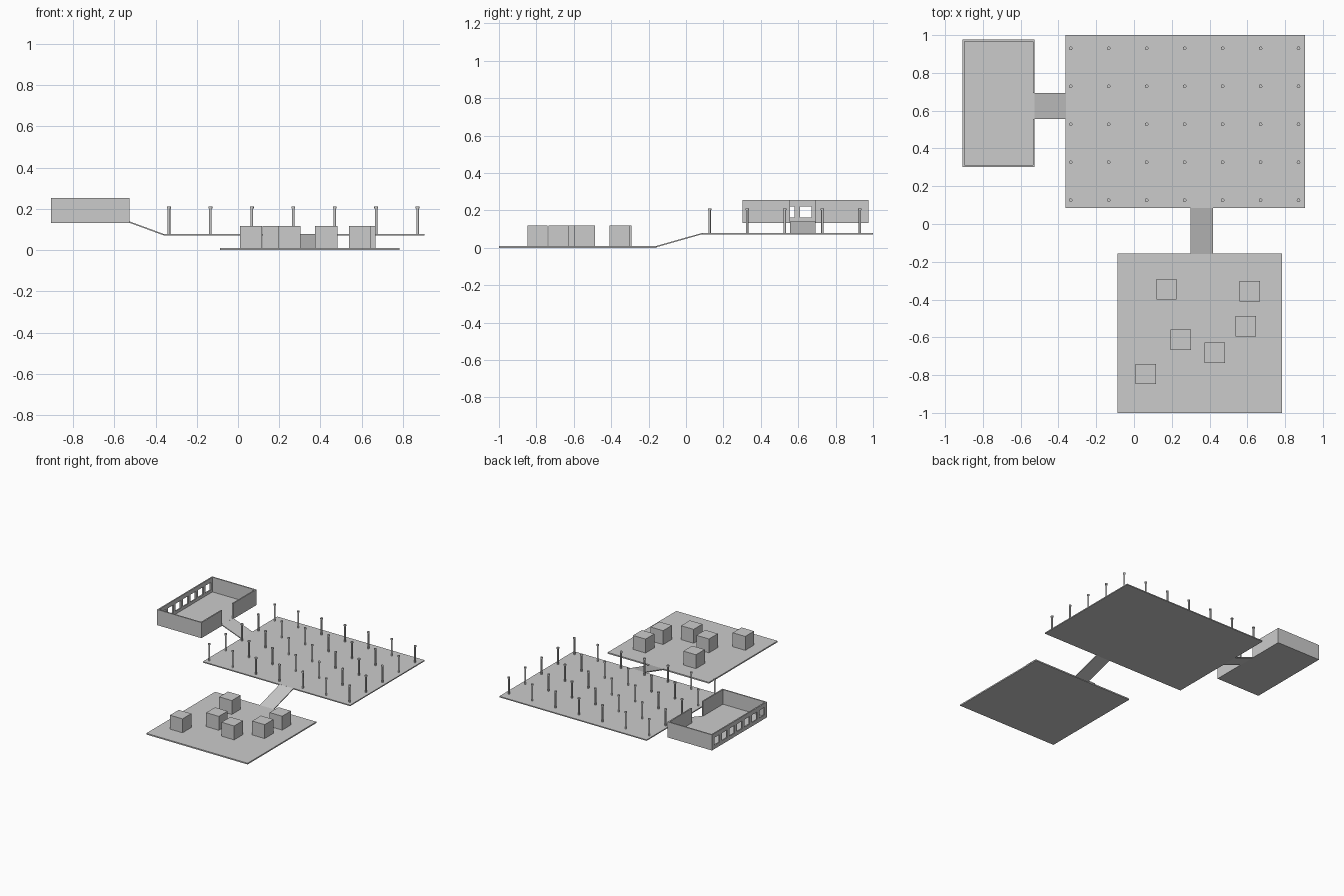
import bpy, bmesh

if "Cube" in bpy.data.objects:
    bpy.data.objects.remove(bpy.data.objects["Cube"])


def finish(name, bm):
    bmesh.ops.recalc_face_normals(bm, faces=bm.faces)
    mesh = bpy.data.meshes.new(name)
    bm.to_mesh(mesh)
    bm.free()
    obj = bpy.data.objects.new(name, mesh)
    bpy.context.collection.objects.link(obj)
    return obj


def add_box(bm, x, y, z):
    """Box from (min, max) ranges."""
    verts = bmesh.ops.create_cube(bm, size=1)['verts']
    for v in verts:
        for i, (lo, hi) in enumerate((x, y, z)):
            v.co[i] = hi if v.co[i] > 0 else lo
    return verts


def box(name, x, y, z):
    bm = bmesh.new()
    add_box(bm, x, y, z)
    return finish(name, bm)


def ramp(name, x, y, axis, z_low, z_high):
    """Thin slab sloping along an axis, given its top heights at both ends."""
    bm = bmesh.new()
    mid = sum((x, y)[axis]) / 2
    for v in add_box(bm, x, y, (-0.007, 0)):
        v.co.z += z_low if v.co[axis] < mid else z_high
    return finish(name, bm)


# Ground floors
box("lower_floor", (-0.087, 0.783), (-1.0, -0.157), (0, 0.01))
box("hall_floor", (-0.362, 0.904), (0.085, 1.0), (0.071, 0.079))

# Connecting ramps
ramp("lower_ramp", (0.298, 0.417), (-0.158, 0.086), 1, 0.01, 0.079)
ramp("upper_ramp", (-0.527, -0.361), (0.557, 0.693), 0, 0.14, 0.079)

# Scattered crates on the lower floor
for i, (x, y) in enumerate([(0.172, -0.345), (0.612, -0.355), (0.592, -0.541),
                            (0.248, -0.613), (0.428, -0.682), (0.063, -0.794)]):
    h = 0.054
    box(f"crate_{i + 1}", (x - h, x + h), (y - h, y + h), (0.01, 0.118))

# Grid of columns with caps
for i in range(7):
    for j in range(5):
        x, y = -0.335 + 0.201 * i, 0.126 + 0.201 * j
        bm = bmesh.new()
        for r, z0, z1 in ((0.0065, 0.079, 0.203), (0.0095, 0.201, 0.211)):
            verts = bmesh.ops.create_cone(bm, cap_ends=True, segments=16, radius1=r,
                                          radius2=r, depth=z1 - z0)['verts']
            bmesh.ops.translate(bm, verts=verts, vec=(x, y, (z0 + z1) / 2))
        finish(f"column_{i + 1}_{j + 1}", bm)
        bpy.ops.object.select_all(action='DESELECT')
        obj = bpy.data.objects[f"column_{i + 1}_{j + 1}"]
        obj.select_set(True)
        bpy.context.view_layer.objects.active = obj
        bpy.ops.object.shade_smooth_by_angle()

# Raised room: floor and plain walls
X0, X1, Y0, Y1, Z0, Z1, T = -0.907, -0.526, 0.303, 0.977, 0.133, 0.254, 0.01
box("room_floor", (X0, X1), (Y0, Y1), (Z0, Z0 + 0.007))
box("room_front_wall", (X0, X1), (Y0, Y0 + T), (Z0, Z1))
box("room_back_wall", (X0, X1), (Y1 - T, Y1), (Z0, Z1))

# Entrance wall, split by the full-height doorway
box("entrance_wall_front", (X1 - T, X1), (Y0 + T, 0.557), (Z0, Z1))
box("entrance_wall_back", (X1 - T, X1), (0.693, Y1 - T), (Z0, Z1))

# Window wall: sill, lintel and piers between evenly spaced openings
bm = bmesh.new()
wx, sill, head = (X0, X0 + T), 0.162, 0.221
add_box(bm, wx, (Y0, Y1), (Z0, sill))
add_box(bm, wx, (Y0, Y1), (head, Z1))
count, width = 7, 0.063
gap = (Y1 - Y0 - count * width) / (count + 1)
for i in range(count + 1):
    y = Y0 + i * (width + gap)
    add_box(bm, wx, (y, y + gap), (sill, head))
finish("window_wall", bm)
